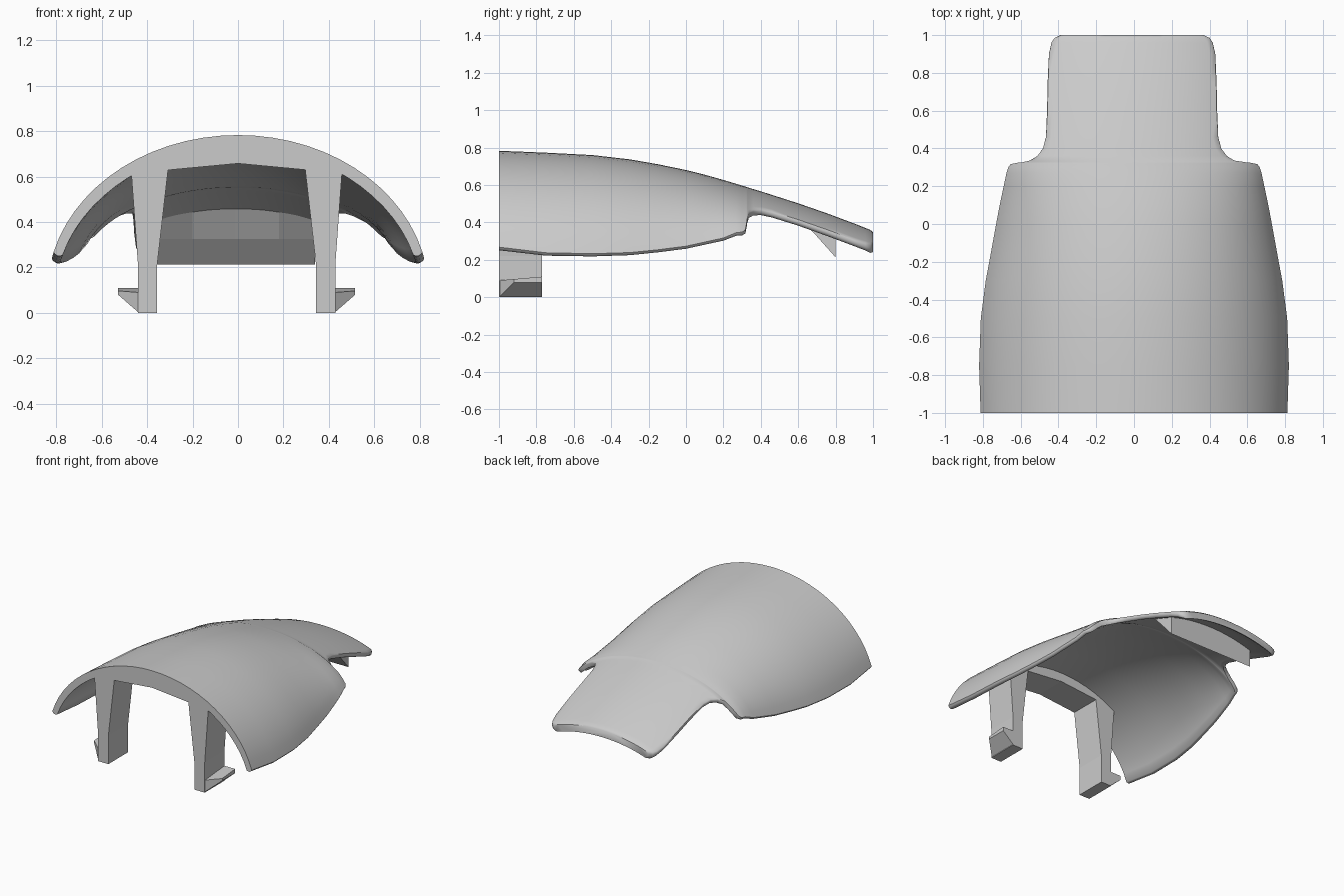
import bpy, bmesh
from math import sin, cos, asin, hypot

cube = bpy.data.objects.get("Cube")
if cube:
    bpy.data.objects.remove(cube)

grey = bpy.data.materials.new("plain grey")
grey.use_nodes = True
COLOUR = (0.6, 0.6, 0.6, 1)
grey.diffuse_color = COLOUR
grey.node_tree.nodes["Principled BSDF"].inputs["Base Color"].default_value = COLOUR


def finish(name, bm):
    bmesh.ops.recalc_face_normals(bm, faces=bm.faces)
    mesh = bpy.data.meshes.new(name)
    bm.to_mesh(mesh)
    bm.free()
    mesh.materials.append(grey)
    obj = bpy.data.objects.new(name, mesh)
    bpy.context.collection.objects.link(obj)
    return obj


def skin(name, rings):
    """Join closed rings of points and cap both ends."""
    bm = bmesh.new()
    loops = [[bm.verts.new(p) for p in ring] for ring in rings]
    for a, b in zip(loops, loops[1:]):
        for i in range(len(a)):
            j = (i + 1) % len(a)
            bm.faces.new((a[i], a[j], b[j], b[i]))
    bm.faces.new(loops[0])
    bm.faces.new(loops[-1])
    return finish(name, bm)


def prism(name, section, place, start, end):
    """Extrude a 2D section between two positions; place maps (a, b, depth) to xyz."""
    return skin(name, [[place(a, b, d) for a, b in section] for d in (start, end)])


def hull(name, points):
    bm = bmesh.new()
    for p in points:
        bm.verts.new(p)
    bmesh.ops.convex_hull(bm, input=bm.verts)
    return finish(name, bm)


# Curved shell: stations of y, crest height, half width, drop from crest to rim
FRONT = [(-1, .783, .812, .515), (-.75, .773, .82, .535), (-.5, .76, .811, .527),
         (-.3, .737, .785, .498), (-.15, .711, .757, .457), (0, .68, .73, .407),
         (.1, .655, .711, .36), (.2, .627, .69, .31)]
# Shoulders and narrow tail: stations of y, crest height, half width, thickness
TAIL = [(.27, .606, .675, .038), (.3, .597, .666, .038), (.317, .592, .653, .038),
        (.324, .59, .62, .037), (.327, .589, .59, .036), (.336, .586, .54, .036),
        (.36, .578, .5, .036), (.4, .566, .47, .036), (.46, .547, .454, .036),
        (.6, .502, .448, .036), (.75, .45, .445, .038), (.9, .394, .438, .04),
        (.96, .37, .424, .045), (.985, .36, .407, .055), (1, .348, .375, .05)]
STEPS = 28


def arch(y, crest, half, width, height, thick, shift):
    """Closed elliptic arch: outer arc, rounded rim, inner arc thinning to the rim."""
    reach = asin(half / width)
    outer, inner = [], []
    for i in range(STEPS + 1):
        t = reach * (2 * i / STEPS - 1)
        x, z = width * sin(t) + shift, crest - height * (1 - cos(t))
        nx, nz = height * sin(t), width * cos(t)
        n = hypot(nx, nz) / thick / (1 - .25 * sin(t) ** 6)
        outer.append((x, y, z))
        inner.append((x - nx / n, y, z - nz / n))

    def rim(a, b):
        dx, dz = b[0] - a[0], b[2] - a[2]
        return [(a[0] + dx * f - dz * g, y, a[2] + dz * f + dx * g)
                for f, g in ((.2, .16), (.5, .25), (.8, .16))]
    return outer + rim(outer[-1], inner[-1]) + inner[::-1] + rim(inner[0], outer[0])


rings = [arch(y, c, w, w * 1.035, d / .742, .053 - .0125 * (y + 1), 0)
         for y, c, w, d in FRONT]
for y, c, w, thick in TAIL:
    slide = y - .3
    rings.append(arch(y, c, w, .705 - .1 * slide, .37 - .08 * slide, thick,
                      -.01 if y > .33 else 0))
shell = skin("curved_shell", rings)
bpy.context.view_layer.objects.active = shell
shell.select_set(True)
bpy.ops.object.shade_smooth_by_angle(angle=.9)
shell.select_set(False)

# Clip legs with outward hooks
BACK = -.77
for side, label in ((1, "left"), (-1, "right")):
    def across(a, b, d):
        return (side * a - .006, d, b)
    prism(label + "_clip_leg",
          [(.35, 0), (.435, 0), (.435, .22), (.464, .62), (.464, .635),
           (.3, .7), (.302, .63), (.35, .21)],
          across, -1, BACK)
    hull(label + "_clip_hook",
         [across(.43, z, y) for z in (0, .09) for y in (-1, BACK)]
         + [across(.43, .11, BACK), across(.522, .11, BACK), across(.522, .097, -.92)]
         + [across(.522, .08, y) for y in (-.92, BACK)])

# Beam joining the legs under the front of the shell
prism("front_beam",
      [(-.34, .626), (0, .658), (.34, .626), (.34, .69), (.2, .727), (0, .745),
       (-.2, .727), (-.34, .69)],
      lambda a, b, d: (a, d, b), -1, BACK)

# Wedge rib under the tail, its top following the arch
RIB = ((-.36, .352), (-.2, .387), (-.01, .405), (.18, .387), (.34, .352))
skin("tail_rib", [[(x, .62, top + .06), (x, .7, .325), (x, .8, .213), (x, .8, top)]
                  for x, top in RIB])
